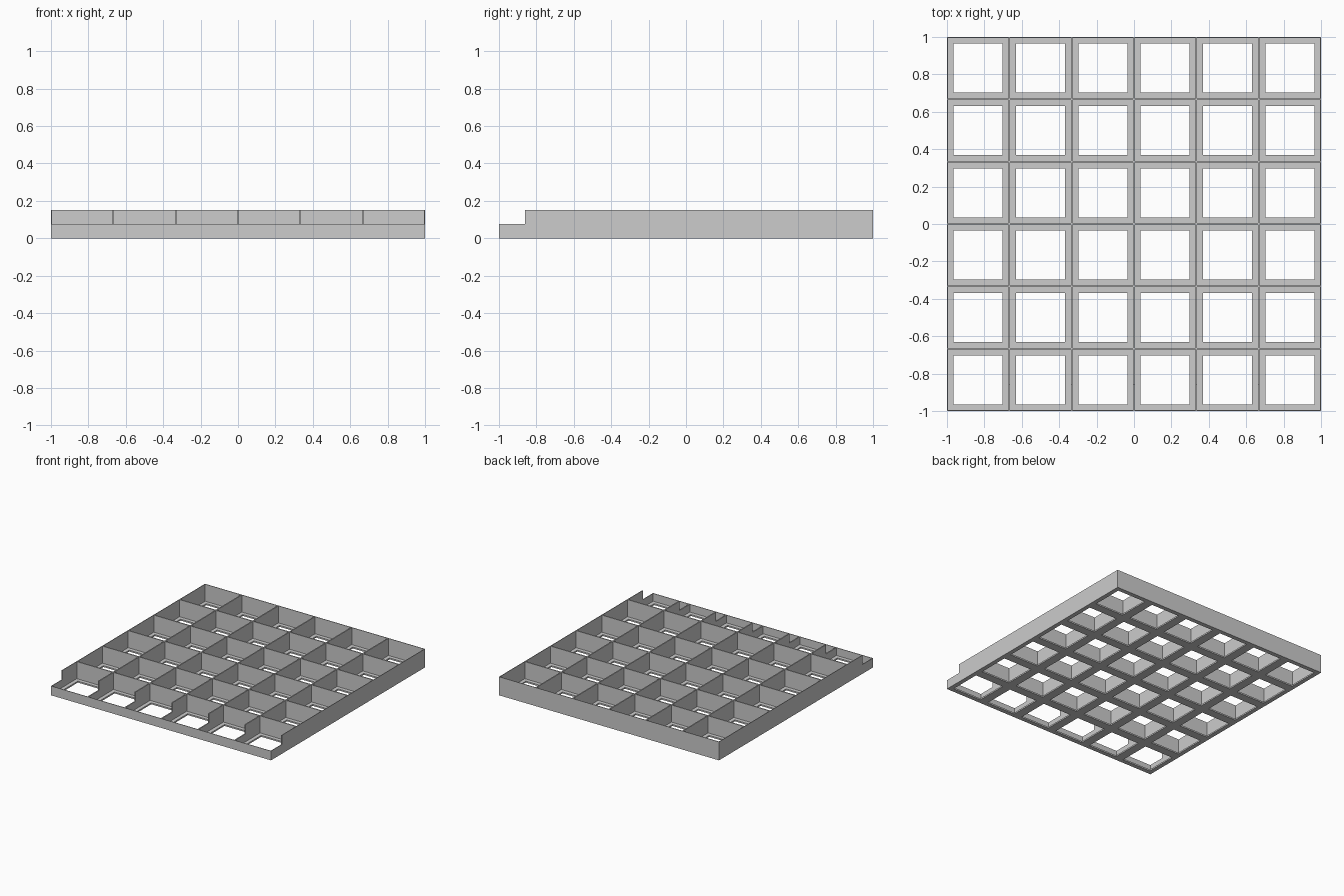
import bpy, bmesh
from mathutils import Matrix

if "Cube" in bpy.data.objects:
    bpy.data.objects.remove(bpy.data.objects["Cube"])

N = 6                 # compartments per side
PITCH = 2 / N
HEIGHT = 0.152
LIP = 0.076           # height of the low front edge
STEP_Y = -0.86        # where the walls step down to the front
FLOOR = 0.012
WALL = 0.009          # divider thickness
RIM = 0.005           # outer wall thickness
HOLE = 0.262

grey = bpy.data.materials.new("mid grey")
grey.use_nodes = True
GREY = (0.604, 0.604, 0.604, 1)
grey.diffuse_color = GREY
grey.node_tree.nodes["Principled BSDF"].inputs["Base Color"].default_value = GREY


def boxes(name, bounds):
    """One object made of axis-aligned boxes, each given by low and high corner."""
    bm = bmesh.new()
    for low, high in bounds:
        size = [h - l for l, h in zip(low, high)]
        mid = [(h + l) / 2 for l, h in zip(low, high)]
        bmesh.ops.create_cube(bm, size=1, matrix=Matrix.Translation(mid) @ Matrix.Diagonal((*size, 1)))
    mesh = bpy.data.meshes.new(name)
    bm.to_mesh(mesh)
    bm.free()
    mesh.materials.append(grey)
    obj = bpy.data.objects.new(name, mesh)
    bpy.context.collection.objects.link(obj)
    return obj


def well_span(i):
    """Clear span of compartment i between its walls."""
    low = -1 + (RIM if i == 0 else i * PITCH + WALL / 2)
    high = 1 - RIM if i == N - 1 else -1 + (i + 1) * PITCH - WALL / 2
    return low, high


def hole_span(i):
    mid = sum(well_span(i)) / 2
    return mid - HOLE / 2, mid + HOLE / 2


def cell_boxes(span, bottom, top):
    return [((span(i)[0], span(j)[0], bottom), (span(i)[1], span(j)[1], top))
            for i in range(N) for j in range(N)]


# Solid tray, then the compartments, floor openings and low front cut out of it
tray = boxes("compartment_tray", [((-1, -1, 0), (1, 1, HEIGHT))])
cutters = [
    boxes("front_step_cutter", [((-2, -2, LIP), (2, STEP_Y, 1))]),
    boxes("compartment_cutter", cell_boxes(well_span, FLOOR, 1)),
    boxes("floor_opening_cutter", cell_boxes(hole_span, -1, FLOOR * 2)),
]
for cutter in cutters:
    mod = tray.modifiers.new(cutter.name, "BOOLEAN")
    mod.operation = "DIFFERENCE"
    mod.solver = "EXACT"
    mod.object = cutter

# Bake the cuts and discard the cutters
bpy.context.view_layer.update()
baked = bpy.data.meshes.new_from_object(tray.evaluated_get(bpy.context.evaluated_depsgraph_get()))
tray.modifiers.clear()
tray.data = baked
for cutter in cutters:
    bpy.data.objects.remove(cutter)
